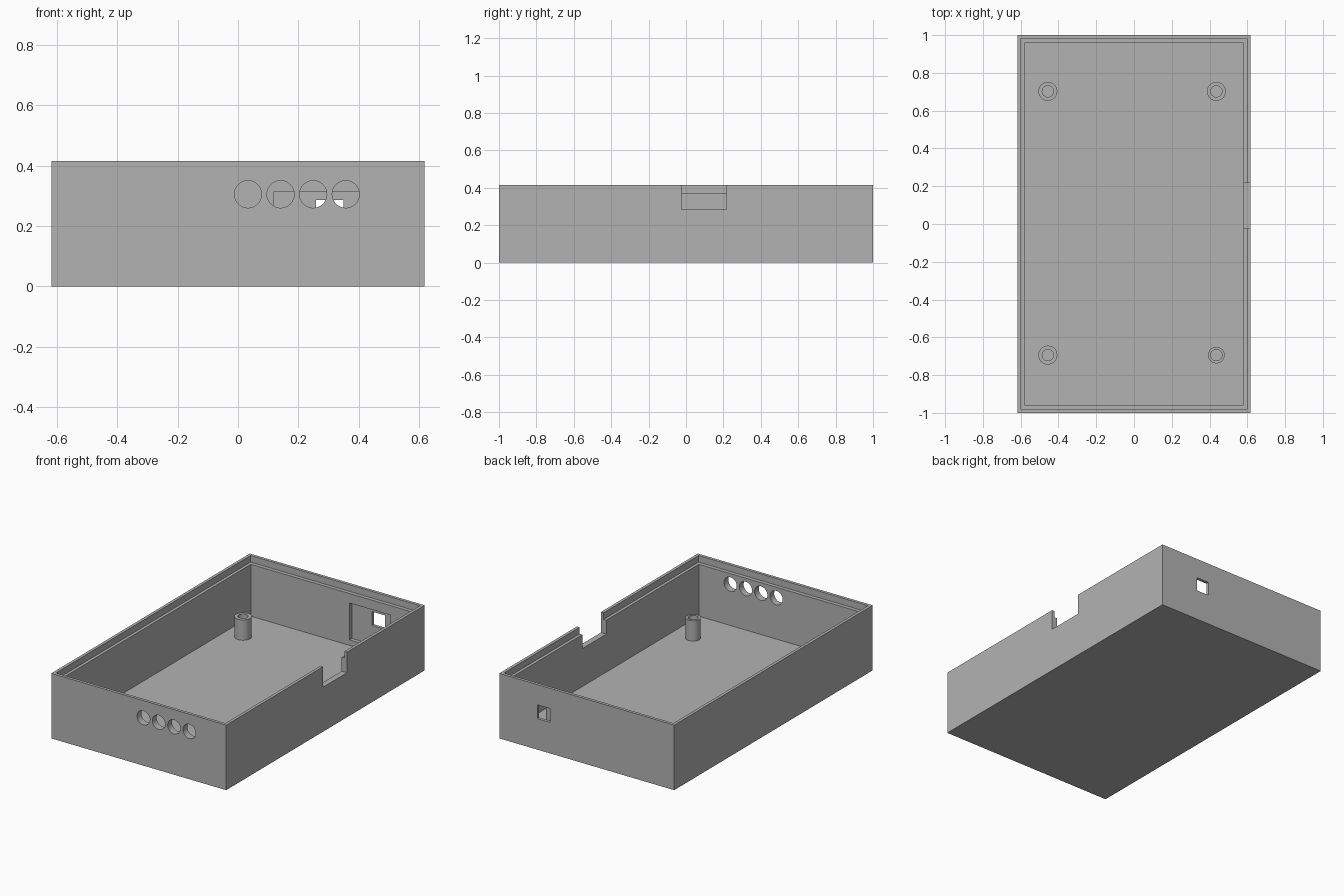
import bpy
import bmesh
import math
from mathutils import Matrix, Vector

if "Cube" in bpy.data.objects:
    bpy.data.objects.remove(bpy.data.objects["Cube"], do_unlink=True)

GREY = (0.45, 0.45, 0.45, 1)
mat = bpy.data.materials.new("grey plastic")
mat.use_nodes = True
mat.diffuse_color = GREY
mat.node_tree.nodes["Principled BSDF"].inputs["Base Color"].default_value = GREY


def make_object(name, bm):
    bmesh.ops.recalc_face_normals(bm, faces=bm.faces)
    mesh = bpy.data.meshes.new(name)
    bm.to_mesh(mesh)
    bm.free()
    mesh.materials.append(mat)
    obj = bpy.data.objects.new(name, mesh)
    bpy.context.collection.objects.link(obj)
    return obj


def box(name, x, y, z):
    """Box from three (min, max) ranges."""
    bm = bmesh.new()
    size = Vector([r[1] - r[0] for r in (x, y, z)])
    mid = Vector([(r[0] + r[1]) / 2 for r in (x, y, z)])
    bmesh.ops.create_cube(bm, size=1, matrix=Matrix.Translation(mid) @ Matrix.Diagonal(size).to_4x4())
    return make_object(name, bm)


def cylinder_y(name, x, y, z, radius, depth):
    bm = bmesh.new()
    place = Matrix.Translation((x, y, z)) @ Matrix.Rotation(math.pi / 2, 4, "X")
    bmesh.ops.create_cone(bm, cap_ends=True, segments=48, radius1=radius,
                          radius2=radius, depth=depth, matrix=place)
    return make_object(name, bm)


def select_only(obj):
    bpy.ops.object.select_all(action="DESELECT")
    obj.select_set(True)
    bpy.context.view_layer.objects.active = obj


def cut(target, cutter):
    """Subtract the cutter, then discard it."""
    cutter.hide_render = True
    select_only(target)
    mod = target.modifiers.new("cut", "BOOLEAN")
    mod.operation = "DIFFERENCE"
    mod.solver = "EXACT"
    mod.object = cutter
    bpy.ops.object.modifier_apply(modifier=mod.name)
    bpy.data.objects.remove(cutter, do_unlink=True)


# Tray with a floor, inner cavity and stepped rim
HX, HY, HEIGHT, FLOOR, LEDGE = 0.617, 1.0, 0.415, 0.042, 0.373
tray = box("tray", (-HX, HX), (-HY, HY), (0, HEIGHT))
cut(tray, box("cavity", (-0.579, 0.579), (-0.957, 0.957), (FLOOR, 0.6)))
cut(tray, box("rim_step", (-0.598, 0.598), (-0.981, 0.981), (LEDGE, 0.6)))

# Notch in the +x wall
cut(tray, box("side_notch", (0.5, 0.7), (-0.025, 0.217), (0.284, 0.6)))

# Recess inside the back wall and the window through it
cut(tray, box("back_recess", (0.117, 0.405), (0.9, 0.981), (0.077, 0.312)))
cut(tray, box("back_window", (0.258, 0.349), (0.9, 1.1), (0.198, 0.286)))

# Row of round holes in the front wall
for i in range(4):
    cut(tray, cylinder_y("front_hole", 0.033 + i * 0.108, -1, 0.305, 0.045, 0.3))

select_only(tray)
bpy.ops.object.shade_smooth_by_angle(angle=math.radians(30))


# Hollow screw posts standing on the floor
def post(name, x, y, outer, inner=0.03, top=0.172):
    bm = bmesh.new()
    profile = [(outer, FLOOR), (outer, top), (inner, top), (inner, FLOOR)]
    verts = [bm.verts.new((r, 0, z)) for r, z in profile]
    edges = [bm.edges.new(pair) for pair in zip(verts, verts[1:] + verts[:1])]
    bmesh.ops.spin(bm, geom=verts + edges, cent=(0, 0, 0), axis=(0, 0, 1),
                   angle=math.tau, steps=40)
    bmesh.ops.remove_doubles(bm, verts=bm.verts, dist=0.0005)
    obj = make_object(name, bm)
    obj.location = (x, y, 0)
    select_only(obj)
    bpy.ops.object.shade_smooth_by_angle(angle=math.radians(30))


post("back_right_post", -0.456, 0.702, 0.05)
post("back_left_post", 0.436, 0.702, 0.05)
post("front_right_post", -0.456, -0.694, 0.05)
post("front_left_post", 0.436, -0.694, 0.044)
